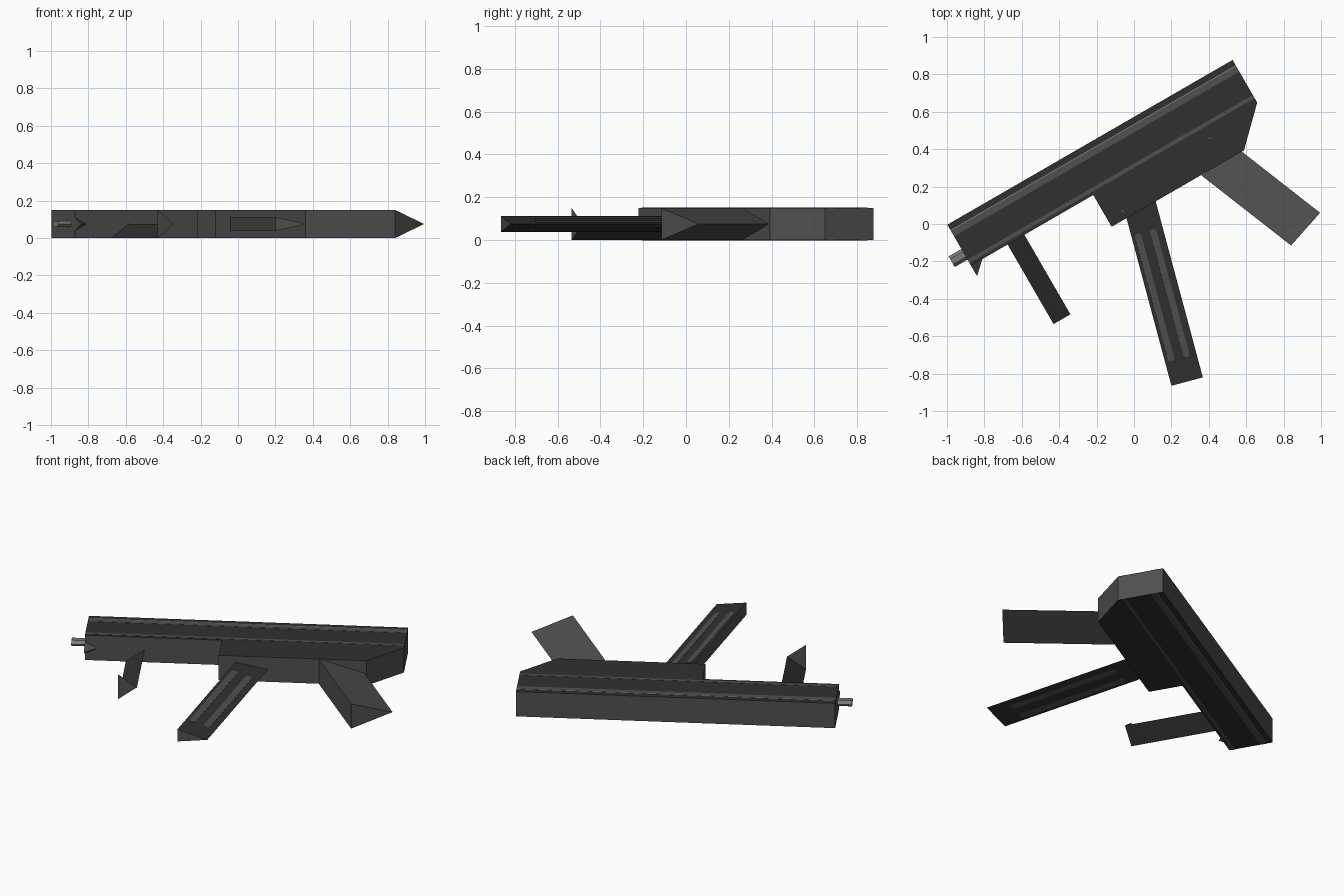
import bpy, bmesh, math
from mathutils import Vector, Matrix

cube = bpy.data.objects.get("Cube")
if cube:
    bpy.data.objects.remove(cube, do_unlink=True)


def material(name, value):
    m = bpy.data.materials.new(name)
    m.use_nodes = True
    col = (value, value, value, 1)
    m.diffuse_color = col
    m.node_tree.nodes["Principled BSDF"].inputs["Base Color"].default_value = col
    return m


DARK, GREY, STEEL = 0, 1, 2
MATS = [material("dark_gunmetal", 0.03), material("mid_grey", 0.08),
        material("pale_steel", 0.2)]

THICK = 0.15
MID = THICK / 2
TILT = Matrix.Rotation(math.radians(30), 4, 'Z')   # the whole body lies tilted


def finish(name, bm, matrix=Matrix(), rule=None):
    """Turn a bmesh into an object; rule picks the material of each face."""
    bmesh.ops.recalc_face_normals(bm, faces=bm.faces)
    bm.normal_update()
    for f in bm.faces:
        f.material_index = rule(f) if rule else GREY
    bm.transform(matrix)
    me = bpy.data.meshes.new(name)
    bm.to_mesh(me)
    bm.free()
    for m in MATS:
        me.materials.append(m)
    ob = bpy.data.objects.new(name, me)
    bpy.context.collection.objects.link(ob)
    return ob


def slab(name, outline, z0, z1, matrix=Matrix(), rule=None):
    """Flat outline raised from z0 to z1."""
    bm = bmesh.new()
    face = bm.faces.new([bm.verts.new((x, y, z0)) for x, y in outline])
    new = bmesh.ops.extrude_face_region(bm, geom=[face])["geom"]
    verts = [v for v in new if isinstance(v, bmesh.types.BMVert)]
    bmesh.ops.translate(bm, verts=verts, vec=(0, 0, z1 - z0))
    return finish(name, bm, matrix, rule)


def wedge(name, start, end, across, half, slope_mat, only_lower=False):
    """Three-sided bar: upright face on one side, ridge at mid height on the other."""
    bm = bmesh.new()
    rings = []
    for x, y in (start, end):
        low = bm.verts.new((x, y, MID - half))
        top = bm.verts.new((x, y, MID + half))
        ridge = bm.verts.new((x + across[0], y + across[1], MID))
        rings.append((low, top, ridge))
    (a, b, c), (d, e, g) = rings
    bm.faces.new((d, e, g))
    bm.faces.new((a, d, g, c))
    if not only_lower:
        bm.faces.new((a, b, c))
        bm.faces.new((a, b, e, d))
        bm.faces.new((b, c, g, e))
    return finish(name, bm,
                  rule=lambda f: slope_mat if abs(f.normal.z) > 0.2 else GREY)


# Receiver
slab("receiver",
     [(-0.866, 0.496), (0.895, 0.496), (0.895, 0.233), (0.706, 0.047),
      (-0.111, 0.047), (-0.111, 0.243), (-0.866, 0.243)],
     0, THICK, TILT, lambda f: DARK if abs(f.normal.z) > 0.9 else GREY)

# Inlaid stripes along both broad sides
for side, z in (("upper", THICK), ("lower", 0)):
    for name, v0, v1, mat in (("rail_stripe", 0.424, 0.458, GREY),
                              ("rail_line", 0.458, 0.463, STEEL),
                              ("body_stripe", 0.26, 0.28, GREY)):
        slab(f"{side}_{name}",
             [(-0.866, v0), (0.895, v0), (0.895, v1), (-0.866, v1)],
             z - 0.001, z + 0.001, TILT, lambda f, m=mat: m)

# Barrel
bm = bmesh.new()
bmesh.ops.create_cone(bm, cap_ends=True, segments=6,
                      radius1=0.033, radius2=0.033, depth=0.15)
bmesh.ops.scale(bm, vec=(0.6, 1, 1), verts=bm.verts)
bm.transform(TILT @ Matrix.Translation((-0.87, 0.313, MID))
             @ Matrix.Rotation(math.pi / 2, 4, 'Y'))
finish("barrel", bm, rule=lambda f: STEEL)

# Front sight, a small spike under the muzzle
bm = bmesh.new()
pts = [(-0.866, 0.245, MID - 0.037), (-0.866, 0.245, MID + 0.037),
       (-0.794, 0.245, MID), (-0.866, 0.178, MID)]
vs = [bm.verts.new(p) for p in pts]
for i in range(4):
    bm.faces.new(vs[:i] + vs[i + 1:])
finish("front_sight", bm, TILT)

# Stock, magazine and open-topped foregrip
wedge("stock", (0.36, 0.26), (0.84, -0.115), (0.155, 0.175), MID, GREY)
wedge("magazine", (-0.066, 0.128), (0.2, -0.865), (0.168, 0.045), 0.037, DARK)
wedge("foregrip", (-0.677, -0.108), (-0.43, -0.535), (0.09, 0.052), MID,
      DARK, only_lower=True)

# Rounded slots on both slopes of the magazine
along = Vector((0.259, -0.966, 0))
corner = Vector((0.2, -0.865, MID))
for side, sign in (("upper", 1), ("lower", -1)):
    slope = Vector((0.168, 0.045, -sign * 0.037)).normalized()
    normal = along.cross(slope)
    frame = Matrix((along, slope, normal)).transposed().to_4x4()
    frame.translation = corner + Vector((0, 0, sign * 0.037))
    for i, mid in enumerate((0.036, 0.122)):
        outline = []
        for cx, turn in ((-0.145, -math.pi / 2), (-0.815, math.pi / 2)):
            for k in range(7):
                a = turn + math.pi * k / 6
                outline.append((cx + 0.018 * math.cos(a),
                                mid + 0.018 * math.sin(a)))
        slab(f"{side}_magazine_slot_{i + 1}", outline, -0.002, 0.002, frame)

# Small pins on the receiver
for i, (x, y) in enumerate(((0.405, 0.46), (-0.06, 0.07))):
    bm = bmesh.new()
    bmesh.ops.create_cone(bm, cap_ends=True, segments=8,
                          radius1=0.007, radius2=0.007, depth=THICK + 0.002)
    finish(f"pin_{i + 1}", bm, Matrix.Translation((x, y, MID)))
